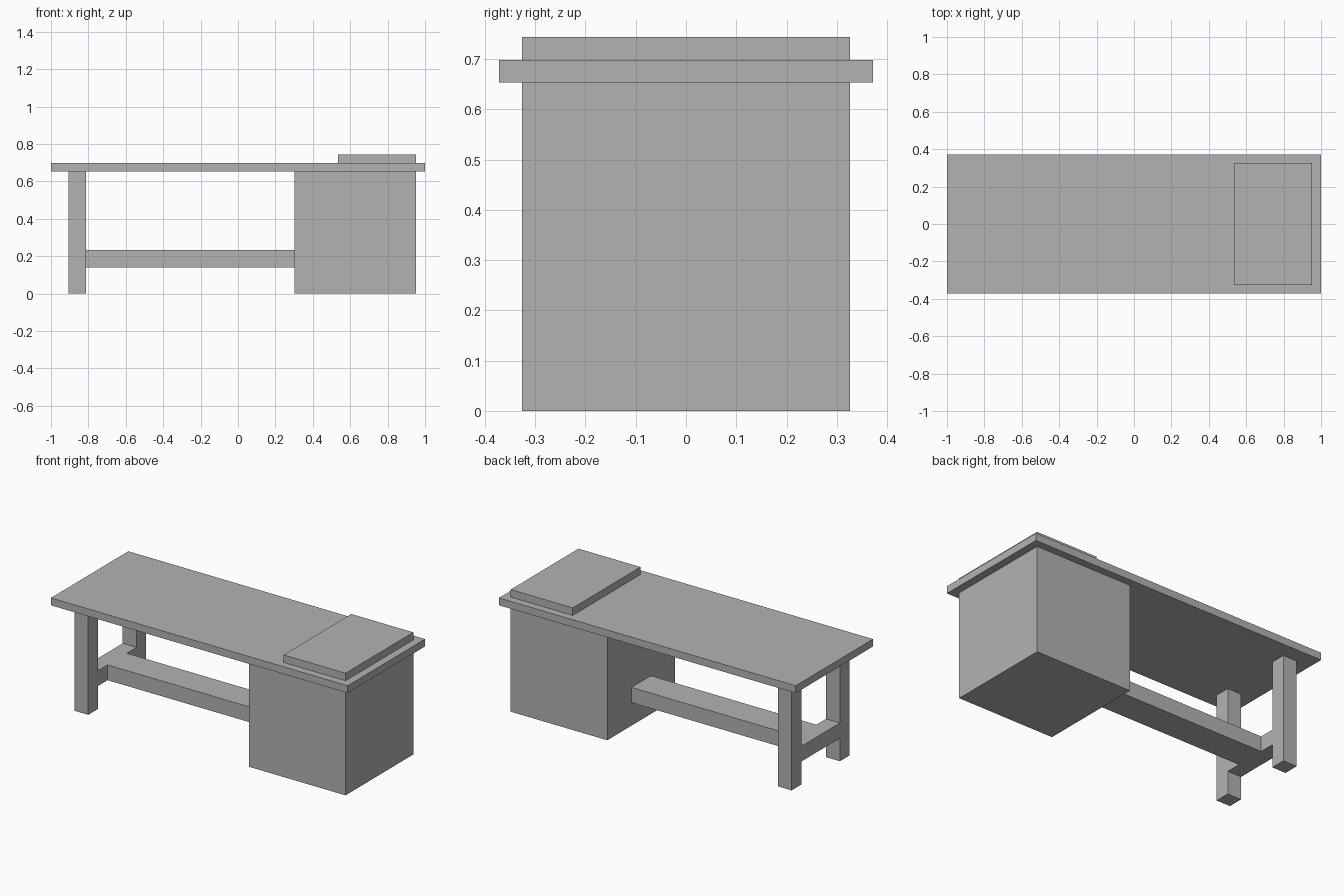
import bpy
import bmesh
from mathutils import Vector

cube = bpy.data.objects.get("Cube")
if cube:
    bpy.data.objects.remove(cube, do_unlink=True)

grey = bpy.data.materials.new("plain_grey")
grey.use_nodes = True
colour = (0.45, 0.45, 0.45, 1)
grey.diffuse_color = colour
grey.node_tree.nodes["Principled BSDF"].inputs["Base Color"].default_value = colour


def box(name, x, y, z):
    """Add a box from its (low, high) range on each axis."""
    low, high = (Vector(corner) for corner in zip(x, y, z))
    bm = bmesh.new()
    bmesh.ops.create_cube(bm, size=1)
    bmesh.ops.scale(bm, vec=high - low, verts=bm.verts)
    bmesh.ops.translate(bm, vec=(low + high) / 2, verts=bm.verts)
    mesh = bpy.data.meshes.new(name)
    bm.to_mesh(mesh)
    bm.free()
    mesh.materials.append(grey)
    obj = bpy.data.objects.new(name, mesh)
    bpy.context.collection.objects.link(obj)
    return obj


# Shared dimensions
top_low, top_high = 0.653, 0.698
leg_x = (-0.907, -0.814)
leg_inner, leg_outer = 0.186, 0.279
rail_z = (0.14, 0.233)
cabinet_x = (0.302, 0.953)
cabinet_y = (-0.326, 0.326)

# Top, raised pad and cabinet
box("desk_top", (-1, 1), (-0.372, 0.372), (top_low, top_high))
box("raised_pad", (0.535, cabinet_x[1]), cabinet_y, (top_high, 0.744))
box("cabinet", cabinet_x, cabinet_y, (0, top_low))

# Legs
box("front_leg", leg_x, (-leg_outer, -leg_inner), (0, top_low))
box("back_leg", leg_x, (leg_inner, leg_outer), (0, top_low))

# Rails joining the legs to each other and to the cabinet
box("cross_rail", leg_x, (-leg_inner, leg_inner), rail_z)
box("long_rail", (leg_x[1], cabinet_x[0]), (-0.093, 0.093), rail_z)
